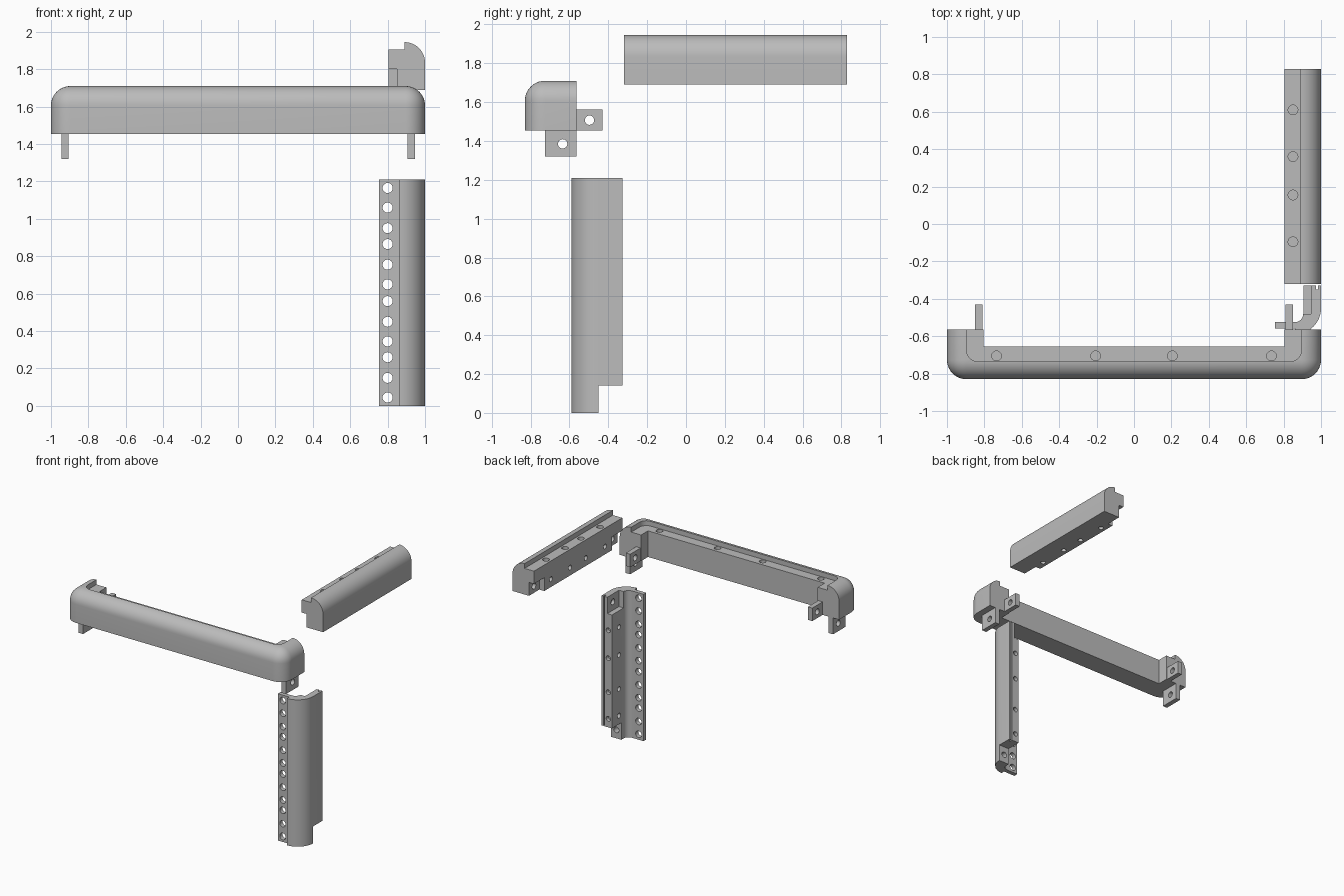
import bpy, bmesh, math
from mathutils import Vector, Matrix

cube = bpy.data.objects.get("Cube")
if cube:
    bpy.data.objects.remove(cube, do_unlink=True)

grey = bpy.data.materials.new("plain_grey")
grey.use_nodes = True
GREY = (0.5, 0.5, 0.5, 1)
grey.diffuse_color = GREY
grey.node_tree.nodes["Principled BSDF"].inputs["Base Color"].default_value = GREY


def make(name, bm):
    bmesh.ops.recalc_face_normals(bm, faces=bm.faces)
    mesh = bpy.data.meshes.new(name)
    bm.to_mesh(mesh)
    bm.free()
    mesh.materials.append(grey)
    obj = bpy.data.objects.new(name, mesh)
    bpy.context.collection.objects.link(obj)
    return obj


def box_bm(x, y, z):
    bm = bmesh.new()
    bmesh.ops.create_cube(bm, size=1)
    for v in bm.verts:
        v.co = [r[0] if c < 0 else r[1] for c, r in zip(v.co, (x, y, z))]
    return bm


def box(name, x, y, z):
    return make(name, box_bm(x, y, z))


def prism(name, outline, place, low, high):
    """Extrude a 2D outline; place maps (a, b, height) to a point."""
    bm = bmesh.new()
    face = bm.faces.new([bm.verts.new(place(a, b, low)) for a, b in outline])
    new = bmesh.ops.extrude_face_region(bm, geom=[face])["geom"]
    shift = Vector(place(0, 0, high)) - Vector(place(0, 0, low))
    bmesh.ops.translate(bm, vec=shift, verts=[g for g in new if isinstance(g, bmesh.types.BMVert)])
    return make(name, bm)


def arc(cx, cy, r, start, end, steps=12):
    angles = [math.radians(start + (end - start) * i / steps) for i in range(steps + 1)]
    return [(cx + r * math.cos(a), cy + r * math.sin(a)) for a in angles]


def combine(obj, other, mode):
    mod = obj.modifiers.new("combine", 'BOOLEAN')
    mod.object, mod.operation, mod.solver = other, mode, 'EXACT'
    bpy.context.view_layer.update()
    result = bpy.data.meshes.new_from_object(obj.evaluated_get(bpy.context.evaluated_depsgraph_get()))
    obj.modifiers.clear()
    obj.data = result
    bpy.data.objects.remove(other, do_unlink=True)


def cut(obj, x, y, z):
    combine(obj, box("cutter", x, y, z), 'DIFFERENCE')


def drill(obj, centre, axis, r=0.026, depth=0.1):
    """Cut a round hole reaching half the depth to either side of centre."""
    bm = bmesh.new()
    turn = Vector((0, 0, 1)).rotation_difference(Vector(axis)).to_matrix().to_4x4()
    bmesh.ops.create_cone(bm, cap_ends=True, segments=24, radius1=r, radius2=r, depth=depth,
                          matrix=Matrix.Translation(centre) @ turn)
    combine(obj, make("cutter", bm), 'DIFFERENCE')


def smooth(obj):
    bpy.ops.object.select_all(action='DESELECT')
    obj.select_set(True)
    bpy.context.view_layer.objects.active = obj
    bpy.ops.object.shade_smooth_by_angle(angle=math.radians(25))


X, Y, Z = (1, 0, 0), (0, 1, 0), (0, 0, 1)

# Front rail: block with rounded front corners and rounded top edge
bm = box_bm((-1, 1), (-0.83, -0.565), (1.455, 1.71))
edges = []
for e in bm.edges:
    a, b = e.verts[0].co, e.verts[1].co
    mid = (a + b) / 2
    upright = abs(a.z - b.z) > 0.1
    if (upright and mid.y < -0.8) or (mid.z > 1.7 and mid.y < -0.6):
        edges.append(e)
bmesh.ops.bevel(bm, geom=edges, offset=0.104, segments=10, profile=0.5, affect='EDGES')
front_rail = make("front_rail", bm)

# Ledge behind the lip, then the open middle of the U
ledge = ([(-0.895, -0.4)] + arc(-0.835, -0.675, 0.06, 180, 270, 6)
         + arc(0.835, -0.675, 0.06, 270, 360, 6) + [(0.895, -0.4)])
combine(front_rail, prism("cutter", ledge, lambda a, b, h: (a, b, h), 1.67, 1.9), 'DIFFERENCE')
cut(front_rail, (-0.805, 0.805), (-0.655, -0.4), (1.3, 1.9))
for x in (-0.735, -0.205, 0.205, 0.735):
    drill(front_rail, (x, -0.705, 1.67), Z)
smooth(front_rail)

# Joining tabs at both ends of the front rail
for side, label in ((1, "left"), (-1, "right")):
    down = box(label + "_lower_tab", sorted((side * 0.905, side * 0.945)), (-0.725, -0.565), (1.32, 1.456))
    drill(down, (side * 0.925, -0.635, 1.385), X, 0.024, 0.2)
    back = box(label + "_back_tab", sorted((side * 0.81, side * 0.85)), (-0.58, -0.43), (1.455, 1.562))
    drill(back, (side * 0.83, -0.497, 1.507), X, 0.024, 0.2)
    smooth(down)
    smooth(back)

# Side rail: constant section with a raised lip and rounded outer edge
section = [(0.805, 1.69), (0.805, 1.905), (0.89, 1.905)] + arc(0.89, 1.835, 0.11, 90, 0) + [(1, 1.69)]
side_rail = prism("side_rail", section, lambda a, b, h: (a, h, b), -0.32, 0.83)
for y, hole_y in (((-0.4, -0.185), -0.255), ((0.695, 0.9), 0.765)):
    cut(side_rail, (0.7, 0.85), y, (1.6, 1.80))
    drill(side_rail, (0.85, hole_y, 1.745), X, 0.024)
for y in (0.61, 0.36, 0.155, -0.095):
    drill(side_rail, (0.85, y, 1.905), Z)
    drill(side_rail, (0.85, y, 1.69), Z, 0.02, 0.06)
    drill(side_rail, (0.805, y, 1.755), X, 0.02, 0.05)
smooth(side_rail)

# Corner post: L section with a rounded outer corner and a thin drilled flange
section = ([(0.755, -0.56), (0.86, -0.56)] + arc(0.86, -0.45, 0.14, -90, 0)
           + [(1, -0.328), (0.984, -0.328), (0.984, -0.35), (0.973, -0.35), (0.973, -0.328), (0.905, -0.328)]
           + arc(0.86, -0.48, 0.045, 0, -90, 6) + [(0.755, -0.525)])
post = prism("corner_post", section, lambda a, b, h: (a, b, h), 0, 1.21)
cut(post, (0.8, 1.1), (-0.45, -0.2), (-0.1, 0.14))
cut(post, (0.88, 0.947), (-0.48, -0.2), (1.075, 1.3))
drill(post, (0.947, -0.4, 1.145), X, 0.024, 0.05)
drill(post, (0.95, -0.45, 0.07), Y, 0.024)
for z in (0.045, 0.15, 0.26, 0.345, 0.45, 0.56, 0.65, 0.755, 0.865, 0.95, 1.06, 1.165):
    drill(post, (0.80, -0.54, z), Y, 0.027, 0.2)
for z in (0.21, 0.43, 0.71, 0.94):
    drill(post, (0.938, -0.328, z), Y, 0.02, 0.06)
    drill(post, (0.905, -0.42, z), X, 0.02, 0.05)
smooth(post)
